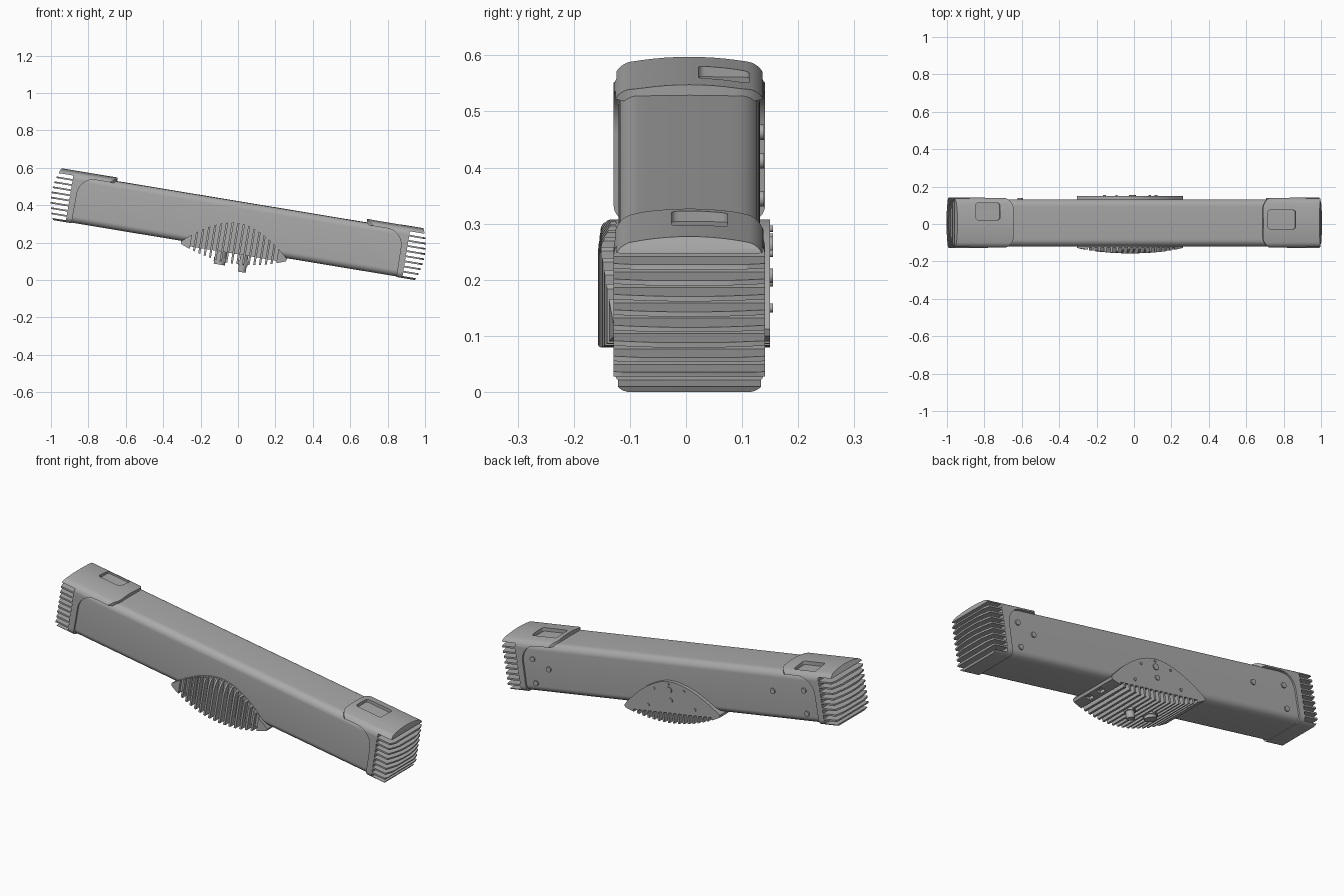
import bpy, bmesh, math
from mathutils import Matrix, Vector

cube = bpy.data.objects.get("Cube")
if cube:
    bpy.data.objects.remove(cube, do_unlink=True)

grey = bpy.data.materials.new("satin_grey")
grey.use_nodes = True
COLOR = (0.4, 0.4, 0.4, 1)
grey.diffuse_color = COLOR
for node in grey.node_tree.nodes:
    if node.type == 'BSDF_PRINCIPLED':
        node.inputs["Base Color"].default_value = COLOR

parts = []
MID_Y = 0.006


def finish(name, bm):
    bmesh.ops.recalc_face_normals(bm, faces=bm.faces)
    mesh = bpy.data.meshes.new(name)
    bm.to_mesh(mesh)
    bm.free()
    mesh.materials.append(grey)
    obj = bpy.data.objects.new(name, mesh)
    bpy.context.scene.collection.objects.link(obj)
    return obj


def prism(name, pts, axis, a, b):
    """Extrude a 2D outline along an axis from a to b."""
    place = {'x': lambda p, t: (t, p[0], p[1]),
             'y': lambda p, t: (p[0], t, p[1]),
             'z': lambda p, t: (p[0], p[1], t)}[axis]
    bm = bmesh.new()
    face = bm.faces.new([bm.verts.new(place(p, a)) for p in pts])
    new = bmesh.ops.extrude_face_region(bm, geom=[face])["geom"]
    shift = Vector(place((0, 0), b - a))
    bmesh.ops.translate(bm, vec=shift, verts=[v for v in new if isinstance(v, bmesh.types.BMVert)])
    return finish(name, bm)


def boxes(name, items):
    """Several boxes, each (centre, size), in one mesh."""
    bm = bmesh.new()
    for centre, size in items:
        m = Matrix.Translation(centre) @ Matrix.Diagonal((*size, 1))
        bmesh.ops.create_cube(bm, size=1, matrix=m)
    return finish(name, bm)


def boolean(obj, cutter, operation='DIFFERENCE'):
    mod = obj.modifiers.new("cut", 'BOOLEAN')
    mod.object, mod.operation, mod.solver = cutter, operation, 'EXACT'
    deps = bpy.context.evaluated_depsgraph_get()
    mesh = bpy.data.meshes.new_from_object(obj.evaluated_get(deps))
    obj.modifiers.clear()
    obj.data = mesh
    bpy.data.objects.remove(cutter, do_unlink=True)


def arc(cx, cy, r, start, end, n=8):
    angles = [math.radians(start + (end - start) * i / n) for i in range(n + 1)]
    return [(cx + r * math.cos(a), cy + r * math.sin(a)) for a in angles]


def section(half, low, high, r, crown):
    """Rounded rectangle in y and z with a crowned top."""
    x, top = half - r, high - r
    pts = arc(-x, low + r, r, 180, 270) + arc(x, low + r, r, 270, 360) + arc(x, top, r, 0, 90)
    pts += [(x * (1 - i / 5), high) for i in range(1, 10)]
    pts += arc(-x, top, r, 90, 180)
    return [(y + MID_Y, z + (crown * (1 - (y / half) ** 2) if z > 0 else 0)) for y, z in pts]


def cylinder(name, centre, axis, r, depth, sides=20):
    bm = bmesh.new()
    turn = Matrix.Rotation(math.pi / 2, 4, 'X') if axis == 'y' else Matrix()
    bmesh.ops.create_cone(bm, cap_ends=True, segments=sides, radius1=r, radius2=r, depth=depth,
                          matrix=Matrix.Translation(centre) @ turn)
    parts.append(finish(name, bm))


# Long rounded housing
parts.append(prism("housing", section(0.126, -0.13, 0.126, 0.035, 0.003), 'x', -0.9, 0.9))


# Finned end caps with a tongue over the top
def end_cap(name, s, pocket_u, pocket_y, pocket_size):
    cap = prism(name, section(0.135, -0.133, 0.132, 0.03, 0.016), 'x', s * 0.66, s * 1.03)
    span = [-1 + i / 8 for i in range(17)]
    # side outline: bulged outer end
    side = [(0.6, -0.2)] + [(1.012 - 0.036 * t * t, 0.008 + 0.15 * t) for t in span] + [(0.6, 0.2)]
    boolean(cap, prism("side", [(s * u, w) for u, w in side], 'y', -0.3, 0.3), 'INTERSECT')
    # plan outline: bulged end, round tongue tip
    plan = [(1.012 - 0.025 * t * t, MID_Y + 0.14 * t) for t in span]
    plan += arc(0.745, MID_Y + 0.07, 0.07, 90, 170)
    plan += arc(0.745, MID_Y - 0.07, 0.07, 190, 270)
    boolean(cap, prism("plan", [(s * u, y) for u, y in plan], 'z', -0.3, 0.3), 'INTERSECT')
    # opening for the housing
    hole = [(0.5, -0.3), (0.882, -0.3)] + arc(0.79, 0.028, 0.088, 0, 90) + [(0.5, 0.116)]
    boolean(cap, prism("opening", [(s * u, w) for u, w in hole], 'y', -0.4, 0.4))
    # horizontal slots between ten fins
    pitch, gap = 0.03, 0.019
    slots = [((s * 1.012, 0, -0.113 + pitch * 0.93 * i), (0.2, 0.6, gap)) for i in range(9)]
    boolean(cap, boxes("slots", slots))
    # pocket on the top
    x, y = pocket_size
    outline = [(pocket_u + a * (x / 2 - 0.012) + p, pocket_y + b * (y / 2 - 0.012) + q)
               for a, b, d in ((1, 1, 0), (-1, 1, 90), (-1, -1, 180), (1, -1, 270))
               for p, q in arc(0, 0, 0.012, d, d + 90, 4)]
    boolean(cap, prism("pocket", outline, 'z', 0.128, 0.3))
    parts.append(cap)


end_cap("left_end_cap", 1, 0.777, 0.024, (0.15, 0.1))
end_cap("right_end_cap", -1, -0.815, 0.067, (0.13, 0.09))

# Heat sink saddle under the middle
rise = [(-1 + i / 12) for i in range(25)]
lens = [(0.288 * t, -0.134 + 0.148 * (1 - abs(t) ** 1.8)) for t in rise]
lens += [(-0.284 * t, -0.147 - 0.058 * (1 - t * t)) for t in rise]
sink = prism("heat_sink", lens, 'y', -0.157, 0.15)
bow = [(0.3 * t, -0.157 + 0.032 * t * t) for t in rise] + [(0.3, 0.14), (0.285, 0.151), (-0.285, 0.151), (-0.3, 0.14)]
boolean(sink, prism("bow", bow, 'z', -0.4, 0.3), 'INTERSECT')
slope = [(-0.122, 0.03), (-0.15, -0.01), (-0.16, -0.06), (-0.16, -0.3), (0.2, -0.3), (0.2, 0.03)]
boolean(sink, prism("slope", slope, 'x', -0.4, 0.4), 'INTERSECT')
for name, y, w, depth, high in (("front_slots", -0.225, 0, 0.2, 0.6), ("under_slots", 0, -0.252, 0.6, 0.2)):
    boolean(sink, boxes(name, [((0.03 * (i - 7.5), y, w), (0.019, depth, high)) for i in range(16)]))
boolean(sink, boxes("end_pockets", [((0.262, y, -0.22), (0.025, 0.035, 0.15)) for y in (-0.04, 0.04)]))
parts.append(sink)

# Cable glands under the saddle
for name, u, r, low in (("wide_gland", -0.065, 0.03, -0.222), ("long_gland", 0.06, 0.021, -0.243)):
    cylinder(name, (u, 0, (low - 0.14) / 2), 'z', r, -0.14 - low)
    cylinder(name + "_nut", (u, 0, -0.195), 'z', r + 0.008, 0.025, 6)

# Screws on the back of the housing and the saddle
for u, w in ((-0.81, 0.04), (-0.81, -0.08), (-0.62, 0.02), (0.82, 0.045), (0.82, -0.08), (0.73, 0)):
    cylinder("housing_screw", (u, 0.132, w), 'y', 0.014, 0.014)
for u, w, r in ((0, -0.03, 0.016), (0, -0.085, 0.013), (-0.09, -0.03, 0.006), (0.09, -0.03, 0.006),
                (-0.14, -0.12, 0.008), (0.14, -0.12, 0.008), (0, 0, 0.006)):
    cylinder("saddle_screw", (u, 0.15, w), 'y', r, 0.01)

# Tilt everything and set it on the ground
tilt = Matrix.Rotation(math.radians(9.4), 4, 'Y')
ground = min((tilt @ v.co).z for o in parts for v in o.data.vertices)
for obj in parts:
    obj.data.transform(Matrix.Translation((0, 0, -ground)) @ tilt)

bpy.ops.object.select_all(action='DESELECT')
for obj in parts:
    obj.select_set(True)
bpy.context.view_layer.objects.active = parts[0]
bpy.ops.object.shade_smooth_by_angle(angle=math.radians(30))
